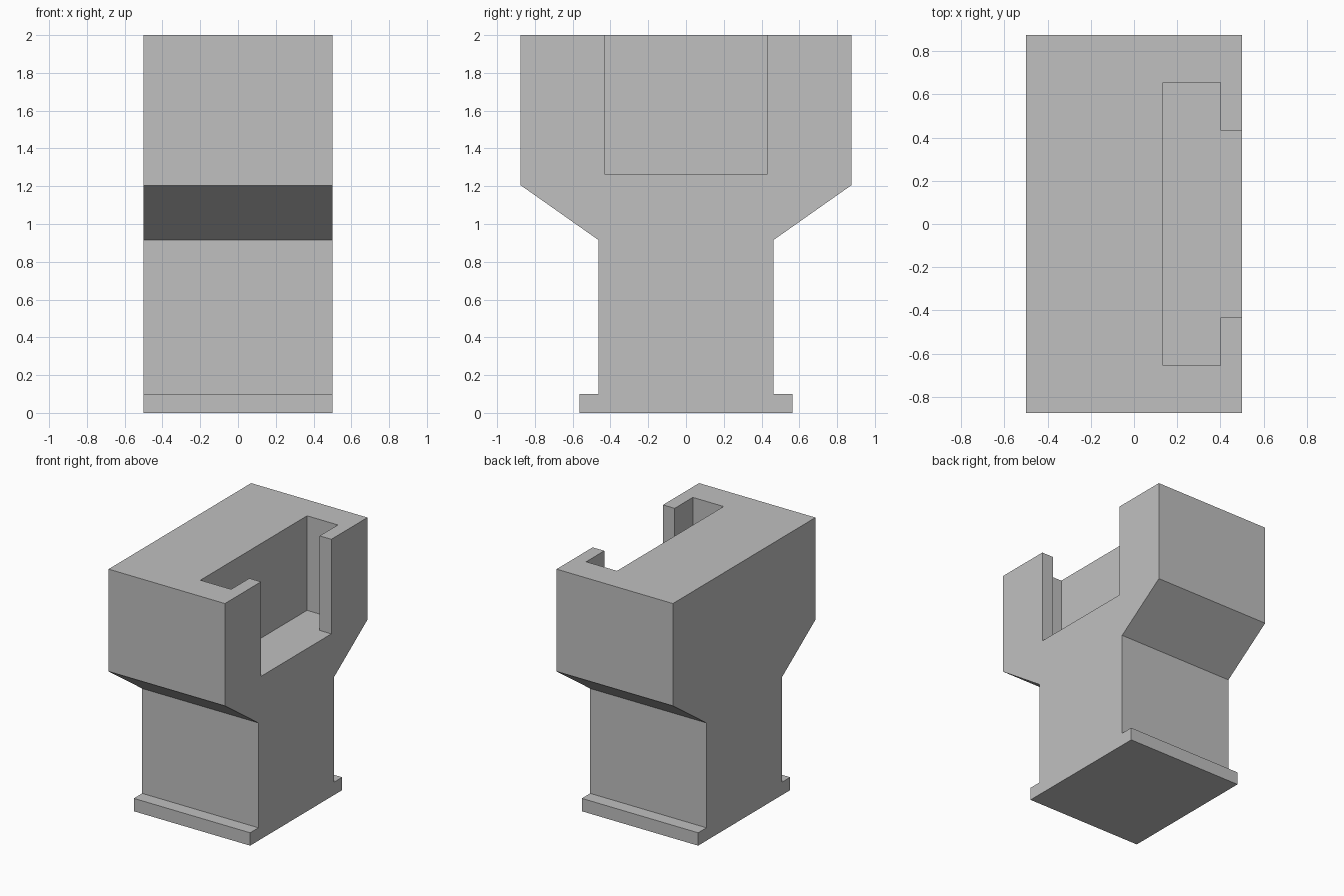
import bpy
import bmesh
from mathutils import Vector

default = bpy.data.objects.get("Cube")
if default:
    bpy.data.objects.remove(default, do_unlink=True)

# Single light grey material
grey = bpy.data.materials.new("light grey")
grey.use_nodes = True
color = (0.527, 0.527, 0.527, 1)
grey.diffuse_color = color
grey.node_tree.nodes["Principled BSDF"].inputs["Base Color"].default_value = color


def mirrored(half):
    """Close a half outline of (y, other) points by mirroring it across y = 0."""
    return half + [(-y, v) for y, v in reversed(half)]


def prism(name, points, direction):
    """Extrude a closed outline along a direction."""
    bm = bmesh.new()
    face = bm.faces.new([bm.verts.new(p) for p in points])
    grown = bmesh.ops.extrude_face_region(bm, geom=[face])["geom"]
    verts = [g for g in grown if isinstance(g, bmesh.types.BMVert)]
    bmesh.ops.translate(bm, verts=verts, vec=Vector(direction))
    bmesh.ops.recalc_face_normals(bm, faces=bm.faces)
    mesh = bpy.data.meshes.new(name)
    bm.to_mesh(mesh)
    bm.free()
    mesh.materials.append(grey)
    obj = bpy.data.objects.new(name, mesh)
    bpy.context.collection.objects.link(obj)
    return obj


# Body: flanged foot, stem, flared head
side = mirrored([(0.565, 0), (0.565, 0.1), (0.463, 0.1),
                 (0.463, 0.915), (0.875, 1.205), (0.875, 2)])
body = prism("bracket_body", [(-0.5, y, z) for y, z in side], (1, 0, 0))

# T-shaped pocket, open at the top and on the left side
plan = mirrored([(0.432, 0.6), (0.432, 0.4), (0.655, 0.4), (0.655, 0.135)])
cutter = prism("pocket_cutter", [(x, y, 1.265) for y, x in plan], (0, 0, 1))
cutter.hide_render = True

cut = body.modifiers.new("pocket", "BOOLEAN")
cut.operation = "DIFFERENCE"
cut.solver = "EXACT"
cut.object = cutter

# Apply the cut and remove the helper
bpy.context.view_layer.objects.active = body
body.select_set(True)
bpy.ops.object.modifier_apply(modifier=cut.name)
bpy.data.objects.remove(cutter, do_unlink=True)
